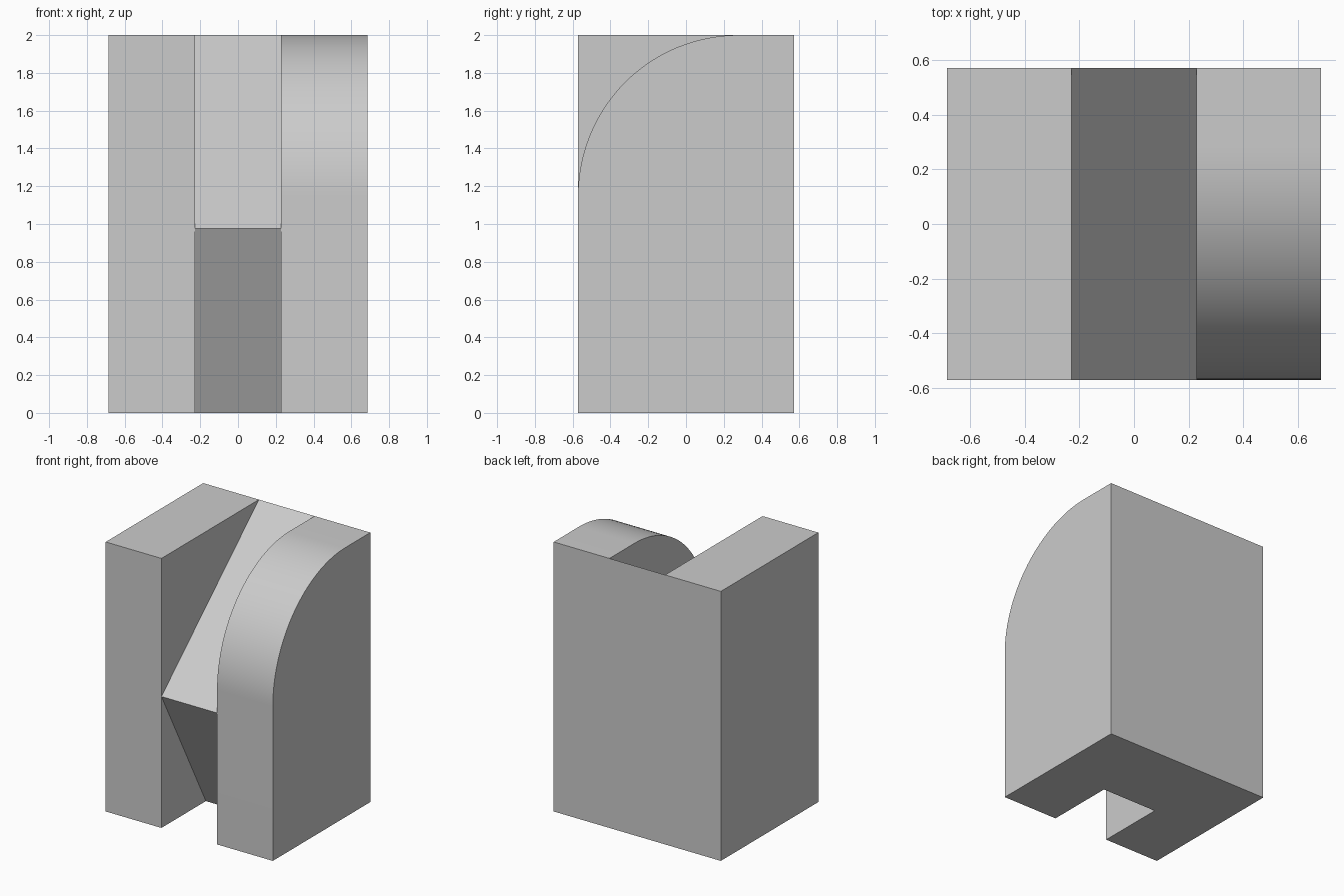
import bpy, bmesh, math

if "Cube" in bpy.data.objects:
    bpy.data.objects.remove(bpy.data.objects["Cube"])

W, D, H = 0.686, 0.5715, 2.0   # half width, half depth, height
SLOT = 0.2286                  # half width of the middle slot
R = 0.85                       # radius of the rounded shoulder


def prism(name, profile, x0, x1):
    """Extrude a (y, z) profile along x."""
    bm = bmesh.new()
    face = bm.faces.new([bm.verts.new((x0, y, z)) for y, z in profile])
    out = bmesh.ops.extrude_face_region(bm, geom=[face])
    verts = [v for v in out["geom"] if isinstance(v, bmesh.types.BMVert)]
    bmesh.ops.translate(bm, verts=verts, vec=(x1 - x0, 0, 0))
    bmesh.ops.recalc_face_normals(bm, faces=bm.faces)
    mesh = bpy.data.meshes.new(name)
    bm.to_mesh(mesh)
    bm.free()
    obj = bpy.data.objects.new(name, mesh)
    bpy.context.collection.objects.link(obj)
    return obj


def cut(target, cutter):
    mod = target.modifiers.new("cut", "BOOLEAN")
    mod.operation = "DIFFERENCE"
    mod.solver = "EXACT"
    mod.object = cutter
    bpy.context.view_layer.objects.active = target
    bpy.ops.object.modifier_apply(modifier=mod.name)
    bpy.data.objects.remove(cutter)


# Main block
block = prism("slotted_block", [(-D, 0), (D, 0), (D, H), (-D, H)], -W, W)

# Middle slot: leaves a wedge with a sloped top and an undercut below
tip_y, tip_z, foot_y = -D + 0.0005, 0.975, -0.05
top_slope = (H - tip_z) / (D - tip_y)
low_slope = (foot_y - tip_y) / tip_z
slot_profile = [(-1, -0.3), (foot_y + 0.3 * low_slope, -0.3), (tip_y, tip_z),
                (D + 0.3, H + 0.3 * top_slope), (-1, H + 0.3 * top_slope)]
cut(block, prism("slot_cutter", slot_profile, -SLOT, SLOT))

# Rounded front shoulder on the right-hand side
steps = 32
arc = [(-D + R - R * math.cos(a), H - R + R * math.sin(a))
       for a in (math.pi / 2 * i / steps for i in range(steps + 1))]
cut(block, prism("shoulder_cutter",
                 arc + [(-D + R, H + 0.3), (-1, H + 0.3), (-1, H - R)], 0, 1))

# Smooth the curve, keep hard edges sharp
bpy.ops.object.select_all(action="DESELECT")
block.select_set(True)
bpy.context.view_layer.objects.active = block
bpy.ops.object.shade_smooth_by_angle(angle=math.radians(20))
